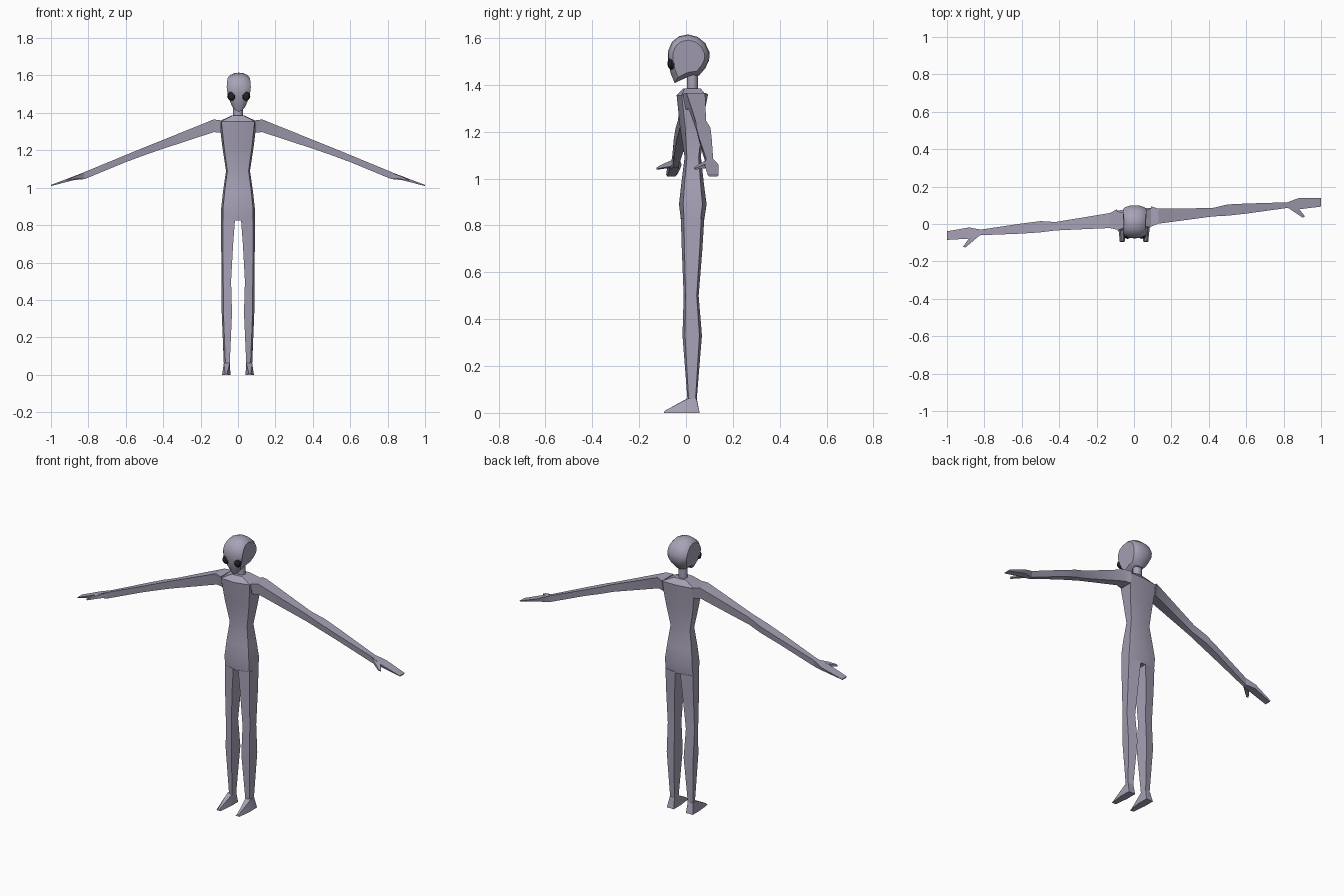
import bpy, bmesh, math
from mathutils import Vector

if "Cube" in bpy.data.objects:
    bpy.data.objects.remove(bpy.data.objects["Cube"], do_unlink=True)


def material(name, rgb):
    m = bpy.data.materials.new(name)
    m.use_nodes = True
    m.diffuse_color = (*rgb, 1)
    bsdf = m.node_tree.nodes["Principled BSDF"]
    bsdf.inputs["Base Color"].default_value = (*rgb, 1)
    bsdf.inputs["Roughness"].default_value = 0.8
    return m


SKIN = material("lavender_skin", (0.39, 0.36, 0.47))
DARK = material("eye_black", (0.018, 0.017, 0.022))
TWIST = 0.089  # the shoulder line is turned a little about z


def finish(name, bm, mat, angle):
    bmesh.ops.recalc_face_normals(bm, faces=bm.faces)
    me = bpy.data.meshes.new(name)
    bm.to_mesh(me)
    bm.free()
    me.materials.append(mat)
    ob = bpy.data.objects.new(name, me)
    bpy.context.collection.objects.link(ob)
    bpy.ops.object.select_all(action='DESELECT')
    ob.select_set(True)
    bpy.context.view_layer.objects.active = ob
    bpy.ops.object.shade_smooth_by_angle(angle=math.radians(angle))
    return ob


def loft(name, rings, mat=SKIN, angle=25):
    """Skin a list of equal-length point rings and cap both ends."""
    bm = bmesh.new()
    loops = [[bm.verts.new(p) for p in r] for r in rings]
    for a, b in zip(loops, loops[1:]):
        for i in range(len(a)):
            j = (i + 1) % len(a)
            bm.faces.new((a[i], a[j], b[j], b[i]))
    bm.faces.new(loops[0])
    bm.faces.new(loops[-1])
    return finish(name, bm, mat, angle)


# Torso: six-sided sections with a ridge down the front and back
# z, half width, front ridge y, front corner y, back corner y, back ridge y
torso = [(0.825, 0.090, -0.022, -0.008, 0.062, 0.078),
         (0.89, 0.090, -0.030, -0.012, 0.070, 0.088),
         (0.98, 0.080, -0.020, -0.006, 0.062, 0.076),
         (1.09, 0.064, -0.006, 0.004, 0.054, 0.064),
         (1.22, 0.084, -0.026, -0.010, 0.062, 0.072),
         (1.355, 0.100, -0.040, -0.026, 0.078, 0.086),
         (1.385, 0.036, -0.012, -0.008, 0.058, 0.062)]


def torso_ring(z, w, fr, fc, bc, br):
    t = TWIST if z > 1.2 else 0
    pts = [(0, fr), (w * 0.89, fc), (w, bc), (0, br), (-w, bc), (-w * 0.89, fc)]
    return [(x, y + t * x, z) for x, y in pts]


loft("torso", [torso_ring(*r) for r in torso])

# Neck
loft("neck", [[(0.027 * math.cos(k * math.pi / 4), 0.028 + 0.024 * math.sin(k * math.pi / 4), z)
               for k in range(8)] for z in (1.37, 1.47)], angle=50)

# Legs: z, inner x, outer x, front y, back y
leg = [(0.83, 0.016, 0.090, -0.022, 0.078),
       (0.70, 0.026, 0.090, -0.018, 0.070),
       (0.50, 0.037, 0.088, -0.010, 0.054),
       (0.33, 0.032, 0.087, -0.015, 0.068),
       (0.06, 0.044, 0.076, 0.006, 0.046)]

# Arms: x, front y, back y, bottom z, top z
arm = [(0.092, -0.022, 0.086, 1.295, 1.360),
       (0.130, -0.010, 0.070, 1.297, 1.365),
       (0.42, 0.003, 0.048, 1.202, 1.248),
       (0.50, 0.000, 0.060, 1.174, 1.216),
       (0.60, 0.002, 0.056, 1.137, 1.175),
       (0.82, 0.013, 0.043, 1.046, 1.084)]
hand = [(0.82, 0.013, 0.043, 1.046, 1.084),
        (0.88, 0.000, 0.060, 1.040, 1.060),
        (1.00, 0.004, 0.050, 1.009, 1.015)]
thumb = [[(0.825, 0.012, 1.052), (0.825, 0.012, 1.078), (0.865, 0.018, 1.066), (0.865, 0.018, 1.046)],
         [(0.870, -0.022, 1.046), (0.870, -0.022, 1.062), (0.893, -0.012, 1.056), (0.893, -0.012, 1.042)],
         [(0.902, -0.046, 1.040), (0.902, -0.046, 1.047), (0.914, -0.040, 1.044), (0.914, -0.040, 1.038)]]


def leg_ring(s, z, xi, xo, yf, yb):
    d = (yb - yf) * 0.13
    return [(s * xi, yf, z), (s * (xo - 0.009), yf + d, z), (s * xo, yb - d, z), (s * xi, yb, z)]


def arm_ring(s, x, yf, yb, zb, zt):
    # the lower edge is tucked in so the section tapers downwards
    e = (yb - yf) * 0.12
    pts = [(yf, zt), (yf + e, zb), (yb - e, zb), (yb, zt)]
    return [(s * x, y + TWIST * s * x, z) for y, z in pts]


for s, side in ((1, "left"), (-1, "right")):
    loft(f"{side}_leg", [leg_ring(s, *r) for r in leg])
    # Foot: ankle, sole and a narrow pointed toe
    foot = [[(s * 0.044, 0.046, 0.062), (s * 0.076, 0.044, 0.062), (s * 0.085, 0.058, 0), (s * 0.040, 0.058, 0)],
            [(s * 0.044, 0.006, 0.062), (s * 0.076, 0.009, 0.062), (s * 0.085, -0.010, 0), (s * 0.040, -0.010, 0)],
            [(s * 0.058, -0.092, 0.008), (s * 0.068, -0.092, 0.008), (s * 0.076, -0.095, 0), (s * 0.050, -0.095, 0)]]
    loft(f"{side}_foot", foot)
    loft(f"{side}_arm", [arm_ring(s, *r) for r in arm])
    loft(f"{side}_hand", [arm_ring(s, *r) for r in hand])
    loft(f"{side}_thumb", [[(s * x, y + TWIST * s * x, z) for x, y, z in r] for r in thumb])

# Head: side profile (y, z) skinned across, ending in flat sides
profile = [(-0.048, 1.407), (-0.066, 1.450), (-0.077, 1.505), (-0.076, 1.545), (-0.060, 1.583),
           (-0.030, 1.607), (0.010, 1.615), (0.050, 1.604), (0.082, 1.578), (0.100, 1.540),
           (0.099, 1.505), (0.082, 1.470), (0.056, 1.440), (0.010, 1.434), (-0.022, 1.420)]
HX = 0.004


def half_width(z):
    steps = [(1.40, 0.020), (1.45, 0.042), (1.50, 0.060), (1.55, 0.066), (1.62, 0.052)]
    for (z0, w0), (z1, w1) in zip(steps, steps[1:]):
        if z <= z1:
            return w0 + (w1 - w0) * (z - z0) / (z1 - z0)
    return steps[-1][1]


def head_ring(u, k):
    ring = []
    for y, z in profile:
        # the sides shrink towards the middle of the skull
        y2, z2 = 0.012 + (y - 0.012) * k, 1.515 + (z - 1.515) * k
        ring.append((HX + u * half_width(z2), y2, z2))
    return ring


loft("head", [head_ring(u, k) for u, k in ((-1, 0.76), (-0.82, 0.88), (-0.45, 0.97), (0, 1),
                                           (0.45, 0.97), (0.82, 0.88), (1, 0.76))], angle=32)

# Eyes: dark flattened balls set into the face
for s, side in ((1, "left"), (-1, "right")):
    bm = bmesh.new()
    bmesh.ops.create_uvsphere(bm, u_segments=8, v_segments=6, radius=0.025)
    for v in bm.verts:
        v.co = Vector((v.co.x * 0.95, v.co.y * 0.7, v.co.z)) + Vector((HX + s * 0.038, -0.062, 1.490))
    finish(f"{side}_eye", bm, DARK, 30)
